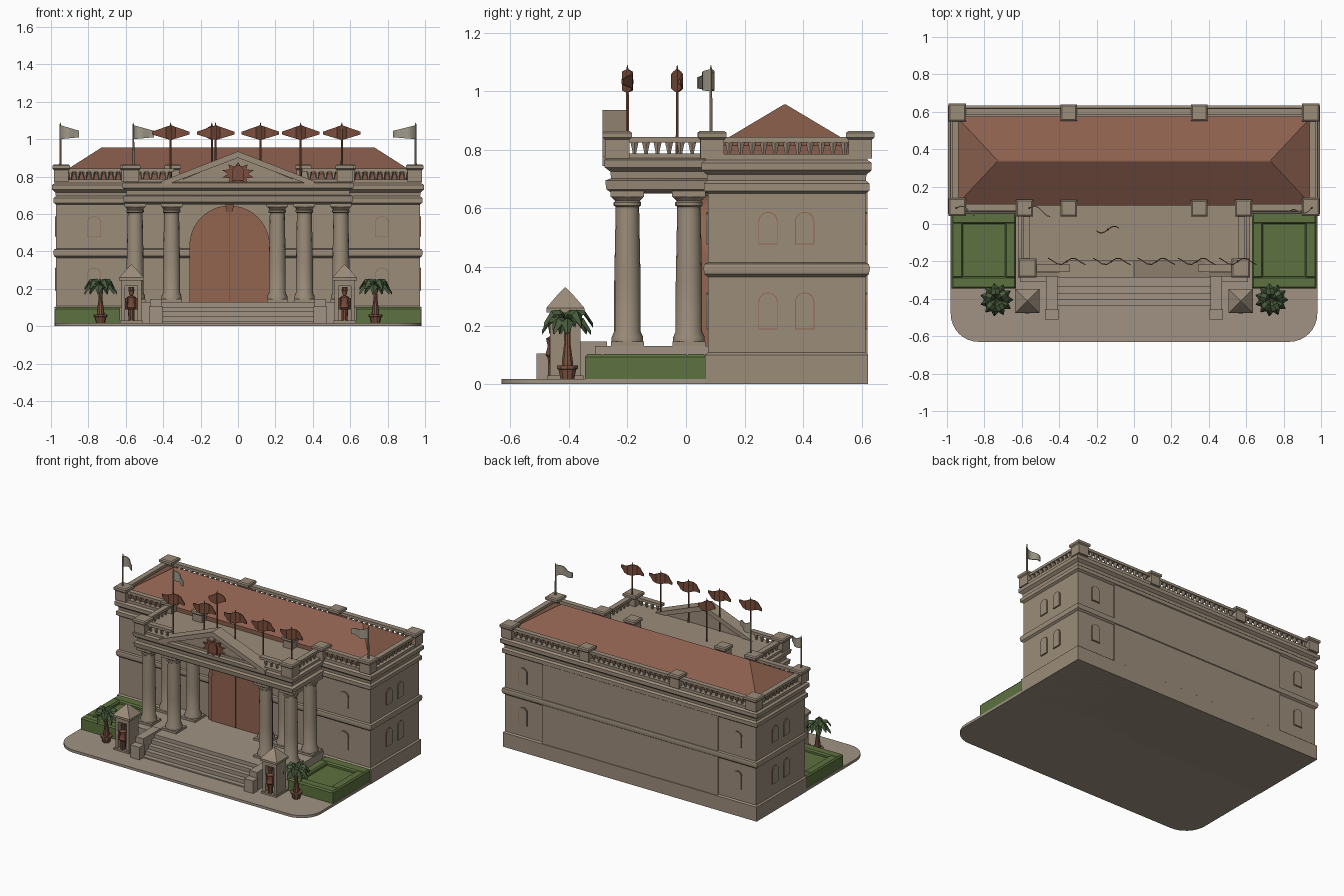
import bpy, bmesh, math
from mathutils import Vector, Matrix

if "Cube" in bpy.data.objects:
    bpy.data.objects.remove(bpy.data.objects["Cube"])

def mat(name, r, g, b):
    m = bpy.data.materials.new(name)
    m.diffuse_color = (r, g, b, 1)
    m.use_nodes = True
    m.node_tree.nodes["Principled BSDF"].inputs["Base Color"].default_value = m.diffuse_color
    return m

STONE = mat("stone", 0.33, 0.265, 0.195)
PAVING = mat("paving", 0.35, 0.29, 0.225)
ROOF = mat("roof_tile", 0.26, 0.115, 0.075)
DOOR = mat("door_red", 0.29, 0.13, 0.08)
RED = mat("flag_red", 0.20, 0.075, 0.045)
PALE = mat("flag_pale", 0.36, 0.33, 0.26)
GRASS = mat("hedge_green", 0.11, 0.165, 0.05)
LEAF = mat("palm_green", 0.065, 0.105, 0.045)
BROWN = mat("trunk_brown", 0.20, 0.09, 0.055)

def finish(bm, name, m, angle=35):
    bmesh.ops.recalc_face_normals(bm, faces=bm.faces)
    me = bpy.data.meshes.new(name)
    bm.to_mesh(me)
    bm.free()
    me.materials.append(m)
    me.polygons.foreach_set("use_smooth", [True] * len(me.polygons))
    me.set_sharp_from_angle(angle=math.radians(angle))
    ob = bpy.data.objects.new(name, me)
    bpy.context.collection.objects.link(ob)
    return ob

def loft(bm, rings):
    vs = [[bm.verts.new(p) for p in r] for r in rings]
    n = len(vs[0])
    for a, b in zip(vs, vs[1:]):
        for i in range(n):
            bm.faces.new((a[i], a[(i + 1) % n], b[(i + 1) % n], b[i]))
    bm.faces.new(vs[0][::-1])
    bm.faces.new(vs[-1])

def rect_loft(bm, x0, x1, y0, y1, profile):
    # profile: (outward offset, z)
    loft(bm, [[(x0 - o, y0 - o, z), (x1 + o, y0 - o, z), (x1 + o, y1 + o, z), (x0 - o, y1 + o, z)]
              for o, z in profile])

def box(bm, x0, x1, y0, y1, z0, z1):
    rect_loft(bm, x0, x1, y0, y1, [(0, z0), (0, z1)])

def lathe(bm, x, y, profile, n=16):
    # profile: (radius, z)
    loft(bm, [[(x + r * math.cos(t * math.tau / n), y + r * math.sin(t * math.tau / n), z)
               for t in range(n)] for r, z in profile])

def prism(bm, pts, axis, a, b):
    put = {"x": lambda u, v, d: (d, u, v), "y": lambda u, v, d: (u, d, v), "z": lambda u, v, d: (u, v, d)}[axis]
    loft(bm, [[put(u, v, d) for u, v in pts] for d in (a, b)])

def arch(c, w, z0, z1, n=10):
    r = w / 2
    return [(c - r, z0), (c + r, z0)] + [(c + r * math.cos(i * math.pi / n), z1 - r + r * math.sin(i * math.pi / n))
                                         for i in range(n + 1)]

# Forecourt slab with rounded front corners
bm = bmesh.new()
pts = [(0.98, 0.61), (-0.98, 0.61)]
for cx, a0 in ((-0.83, math.pi), (0.83, 1.5 * math.pi)):
    pts += [(cx + 0.15 * math.cos(a0 + i * math.pi / 16), -0.48 + 0.15 * math.sin(a0 + i * math.pi / 16))
            for i in range(9)]
prism(bm, pts, "z", 0, 0.018)
finish(bm, "forecourt_slab", PAVING)

# Main block with plinth, string course and cornice
bm = bmesh.new()
rect_loft(bm, -0.972, 0.972, 0.075, 0.612,
          [(0.01, 0), (0.01, 0.1), (0, 0.108), (0, 0.365), (0.012, 0.375), (0.016, 0.395), (0.012, 0.41), (0, 0.415),
           (0, 0.65), (0.014, 0.66), (0.014, 0.685), (0.002, 0.695), (0.004, 0.715), (0.022, 0.73),
           (0.022, 0.755), (0.008, 0.765), (0.008, 0.785)])
box(bm, -0.68, 0.68, 0.6, 0.62, 0.1, 0.66)
finish(bm, "main_block", STONE)

# Hipped roof
bm = bmesh.new()
rect = [(-0.95, 0.10), (0.95, 0.10), (0.95, 0.575), (-0.95, 0.575)]
ridge = [(-0.73, 0.335), (0.73, 0.335), (0.73, 0.34), (-0.73, 0.34)]
loft(bm, [[(x, y, 0.78) for x, y in rect], [(x, y, 0.815) for x, y in rect], [(x, y, 0.955) for x, y in ridge]])
finish(bm, "hipped_roof", ROOF, 10)

# Portico platform, steps and cheek walls
bm = bmesh.new()
box(bm, -0.61, 0.61, -0.31, 0.08, 0, 0.13)
for i in range(5):
    box(bm, -0.41, 0.41, -0.47 + i * 0.033, -0.3, 0, 0.026 * (i + 1))
for s in (-1, 1):
    c = s * 0.44
    box(bm, c - 0.03, c + 0.03, -0.46, -0.27, 0, 0.145)
    box(bm, c - 0.035, c + 0.035, -0.51, -0.455, 0, 0.105)
finish(bm, "portico_steps", PAVING)

# Portico entablature
bm = bmesh.new()
rect_loft(bm, -0.59, 0.59, -0.25, 0.09,
          [(0.0, 0.65), (0.022, 0.665), (0.026, 0.695), (0.006, 0.702), (0.008, 0.725),
           (0.028, 0.74), (0.03, 0.765), (0.012, 0.772), (0.012, 0.787)])
finish(bm, "portico_entablature", STONE)

# Columns in two rows
spots = [(s * x, y) for s in (-1, 1) for x in (0.55, 0.355) for y in (-0.2, 0.01)] + [(0.21, 0.01)]
for x, y in spots:
    bm = bmesh.new()
    box(bm, x - 0.056, x + 0.056, y - 0.056, y + 0.056, 0.125, 0.145)
    lathe(bm, x, y, [(0.054, 0.14), (0.054, 0.16), (0.045, 0.18), (0.045, 0.35), (0.04, 0.605),
                     (0.047, 0.61), (0.047, 0.62), (0.042, 0.625), (0.056, 0.64)])
    box(bm, x - 0.057, x + 0.057, y - 0.057, y + 0.057, 0.638, 0.66)
    finish(bm, "column", STONE)

# Pediment with raking cornice
bm = bmesh.new()
prism(bm, [(-0.36, 0.76), (0.36, 0.76), (0, 0.905)], "y", -0.258, -0.205)
for s in (-1, 1):
    prism(bm, [(0, 0.935), (s * 0.41, 0.775), (s * 0.41, 0.745), (0, 0.9)], "y", -0.285, -0.195)
finish(bm, "pediment", STONE)

# Pediment ornament: leafy rosette
bm = bmesh.new()
pts = [((0.088 if i % 2 else 0.055) * math.cos(i * math.tau / 20), 0.815 + (0.062 if i % 2 else 0.04) *
        math.sin(i * math.tau / 20)) for i in range(20)]
prism(bm, pts, "y", -0.272, -0.255)
prism(bm, arch(0, 0.06, 0.78, 0.86), "y", -0.282, -0.26)
finish(bm, "pediment_ornament", RED)

# Arched door: surround, leaf and keystone
for name, w, z1, y, m in (("door_surround", 0.43, 0.645, 0.045, DOOR), ("door_leaf", 0.37, 0.615, 0.037, DOOR)):
    bm = bmesh.new()
    prism(bm, arch(-0.045, w, 0.13, z1, 20), "y", y, 0.08)
    finish(bm, name, m)
bm = bmesh.new()
prism(bm, [(-0.06, 0.61), (-0.03, 0.61), (-0.02, 0.66), (-0.07, 0.66)], "y", 0.03, 0.08)
box(bm, -0.047, -0.043, 0.033, 0.08, 0.13, 0.61)
finish(bm, "door_keystone_and_seam", BROWN)

# Windows: thin red rim plate under a stone panel
for name, grow, d, m in (("window_rims", 0.003, 0.004, DOOR), ("window_panels", 0, 0.007, STONE)):
    bm = bmesh.new()
    for z0, z1 in ((0.19, 0.31), (0.48, 0.585)):
        for s in (-1, 1):
            for y in (0.28, 0.405):
                prism(bm, arch(y, 0.06 + 2 * grow, z0 - grow, z1 + grow), "x", s * 0.965, s * (0.972 + d))
            shape = arch(s * 0.77, 0.07 + 2 * grow, z0 - grow, z1 + grow)
            prism(bm, shape, "y", 0.08, 0.075 - d)
            shape = arch(s * 0.83, 0.06 + 2 * grow, z0 - grow, z1 + grow)
            prism(bm, shape, "y", 0.605, 0.612 + d)
    finish(bm, name, m)

# Balustrades: rail plus tapered balusters
def balustrade(x0, y0, x1, y1):
    bm = bmesh.new()
    h = 0.018
    lo, hi = (min(x0, x1), min(y0, y1)), (max(x0, x1), max(y0, y1))
    box(bm, lo[0] - h, hi[0] + h, lo[1] - h, hi[1] + h, 0.825, 0.843)
    n = max(2, round(math.hypot(x1 - x0, y1 - y0) / 0.04))
    for i in range(n):
        t = (i + 0.5) / n
        lathe(bm, x0 + (x1 - x0) * t, y0 + (y1 - y0) * t, [(0.008, 0.78), (0.007, 0.79), (0.016, 0.827)], 6)
    finish(bm, "balustrade", STONE)

for s in (-1, 1):
    balustrade(s * 0.60, 0.088, s * 0.955, 0.088)
    balustrade(s * 0.955, 0.088, s * 0.955, 0.6)
    balustrade(s * 0.355, 0.6, s * 0.955, 0.6)
    balustrade(s * 0.575, -0.235, s * 0.575, 0.08)
    balustrade(s * 0.36, -0.235, s * 0.575, -0.235)
balustrade(-0.35, 0.6, 0.35, 0.6)

# Parapet posts
bm = bmesh.new()
for s in (-1, 1):
    for x, y, h in ((0.945, 0.09, 0.04), (0.945, 0.595, 0.04), (0.585, 0.085, 0.038), (0.35, 0.085, 0.036),
                    (0.35, 0.595, 0.036), (0.57, -0.235, 0.042)):
        rect_loft(bm, s * x - h, s * x + h, y - h, y + h,
                  [(0, 0.77), (0, 0.835), (0.008, 0.842), (0.008, 0.858), (0, 0.864)])
finish(bm, "parapet_posts", STONE)

# Flags: pole plus a waving cloth
def flag(x, y, t0, t1, m, pointed, z0=0.78):
    bm = bmesh.new()
    lathe(bm, x, y, [(0.006, z0), (0.005, 1.07), (0.001, 1.09)], 6)
    finish(bm, "flag_pole", BROWN if pointed else STONE)
    bm = bmesh.new()
    rings = []
    for i in range(9):
        u = t0 + (t1 - t0) * i / 8
        k = abs(u) / max(abs(t0), abs(t1))
        w = 0.018 * math.sin(u * 45) - (0.25 * abs(u) if not pointed else 0)
        top, low = (1.075 - 0.035 * k, 0.995 + 0.03 * k) if pointed else (1.075 - 0.03 * k, 1.0 + 0.01 * k)
        rings.append([(x + u, y + w - 0.003, low), (x + u, y + w + 0.003, low),
                      (x + u, y + w + 0.003, top), (x + u, y + w - 0.003, top)])
    loft(bm, rings)
    finish(bm, "flag_cloth", m)

for x in (-0.36, -0.12, 0.12, 0.335, 0.555):
    flag(x, -0.2, -0.1, 0.1, RED, True)
for x, d in ((-0.95, 0.1), (-0.56, 0.11), (0.95, -0.12)):
    flag(x, 0.085, 0, d, PALE, False)
flag(-0.14, -0.03, -0.06, 0.06, RED, True)

for s in (-1, 1):
    # Hedge border around a lawn
    bm = bmesh.new()
    a, b = sorted((s * 0.63, s * 0.975))
    box(bm, a, b, -0.345, 0.07, 0.01, 0.078)
    for x0, x1, y0, y1 in ((a, b, -0.345, -0.28), (a, b, 0.0, 0.07), (a, a + 0.06, -0.29, 0.01),
                           (b - 0.06, b, -0.29, 0.01)):
        rect_loft(bm, x0, x1, y0, y1, [(0, 0.01), (0, 0.092), (-0.008, 0.102)])
    finish(bm, "hedge_garden", GRASS)

    # Sentry box, open to the front
    c = s * 0.57
    bm = bmesh.new()
    box(bm, c - 0.052, c + 0.052, -0.375, -0.36, 0.01, 0.25)
    for d in (-0.043, 0.043):
        box(bm, c + d - 0.01, c + d + 0.01, -0.465, -0.36, 0.01, 0.25)
    box(bm, c - 0.052, c + 0.052, -0.465, -0.36, 0.215, 0.25)
    box(bm, c - 0.06, c + 0.06, -0.475, -0.35, 0.01, 0.03)
    rect_loft(bm, c - 0.052, c + 0.052, -0.464, -0.36,
              [(0.013, 0.245), (0.013, 0.26), (-0.03, 0.31), (-0.05, 0.33)])
    finish(bm, "sentry_box", STONE)

    # Guard figure: coat, head and tall hat
    bm = bmesh.new()
    lathe(bm, c, -0.455, [(0.016, 0.03), (0.018, 0.09), (0.026, 0.1), (0.018, 0.13), (0.024, 0.155), (0.008, 0.165),
                          (0.013, 0.175), (0.013, 0.185), (0.016, 0.19), (0.014, 0.21)], 10)
    for d in (-0.026, 0.026):
        lathe(bm, c + d, -0.46, [(0.007, 0.09), (0.008, 0.15)], 6)
    finish(bm, "guard_figure", RED)

    # Potted palm
    p, q = s * 0.735, -0.405
    bm = bmesh.new()
    lathe(bm, p, q, [(0.024, 0.015), (0.032, 0.05), (0.038, 0.052), (0.038, 0.063), (0.02, 0.063),
                     (0.02, 0.075), (0.011, 0.14), (0.013, 0.215)], 10)
    finish(bm, "palm_pot_and_trunk", BROWN)
    bm = bmesh.new()
    for i in range(11):
        rot = Matrix.Rotation(i * math.tau / 11, 3, "Z")
        lift = 0.025 if i % 2 else 0.0
        rings = []
        for r, z, w in ((0.0, 0.205, 0.008), (0.03, 0.225 + lift, 0.022), (0.06, 0.222 + lift, 0.022),
                        (0.088, 0.18 + lift, 0.002)):
            rings.append([rot @ Vector(v) + Vector((p, q, 0)) for v in
                          ((r, -w, z - 0.012), (r, 0, z - 0.004), (r, w, z - 0.012), (r, 0, z + 0.004))])
        loft(bm, rings)
    finish(bm, "palm_fronds", LEAF)
